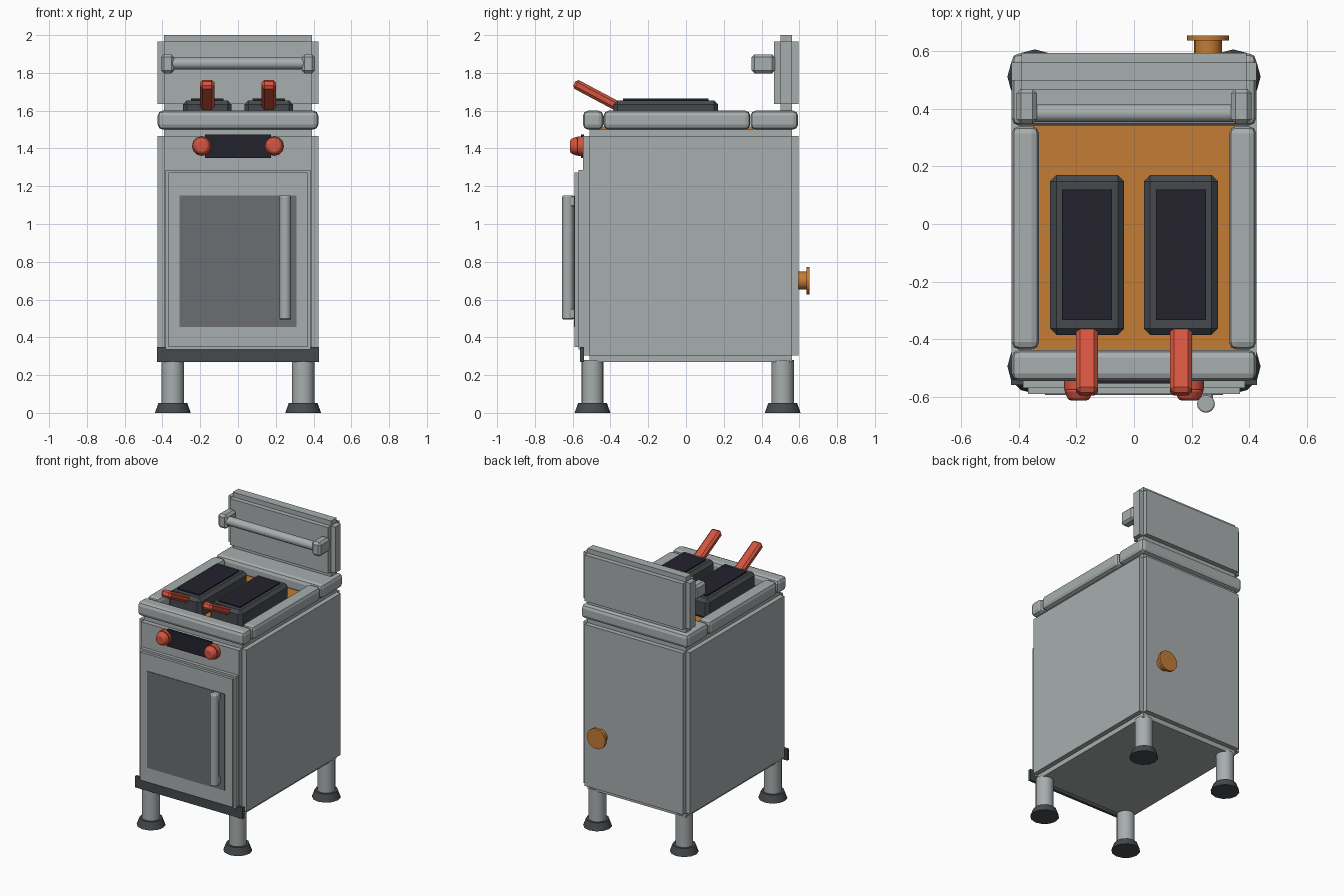
import bpy, math
from mathutils import Vector

cube = bpy.data.objects.get("Cube")
if cube:
    bpy.data.objects.remove(cube, do_unlink=True)


def material(name, r, g, b):
    m = bpy.data.materials.new(name)
    m.use_nodes = True
    m.diffuse_color = (r, g, b, 1)
    m.node_tree.nodes["Principled BSDF"].inputs["Base Color"].default_value = (r, g, b, 1)
    return m


STEEL = material("steel", 0.39, 0.42, 0.42)
DARK = material("dark grey", 0.06, 0.068, 0.075)
BLACK = material("blue black", 0.017, 0.016, 0.026)
GLASS = material("smoked glass", 0.15, 0.155, 0.165)
AMBER = material("amber", 0.55, 0.2, 0.035)
RED = material("red", 0.65, 0.09, 0.05)


def finish(ob, name, mat, bevel=0, segments=1):
    ob.name = name
    ob.data.materials.append(mat)
    if bevel:
        mod = ob.modifiers.new("rounded edges", "BEVEL")
        mod.width, mod.segments = bevel, segments
    return ob


def box(name, mat, x, y, z, bevel=0, segments=1):
    """Box between the (low, high) pairs on each axis."""
    bpy.ops.mesh.primitive_cube_add(size=1, location=[sum(p) / 2 for p in (x, y, z)])
    ob = bpy.context.object
    ob.scale = [p[1] - p[0] for p in (x, y, z)]
    bpy.ops.object.transform_apply(location=False, rotation=False, scale=True)
    return finish(ob, name, mat, bevel, segments)


def rod(name, mat, start, end, r1, r2=None, sides=16, bevel=0):
    """Cylinder or cone between two points."""
    a, b = Vector(start), Vector(end)
    bpy.ops.mesh.primitive_cone_add(vertices=sides, radius1=r1, radius2=r1 if r2 is None else r2,
                                    depth=(b - a).length, location=(a + b) / 2,
                                    rotation=(b - a).to_track_quat("Z", "Y").to_euler())
    ob = finish(bpy.context.object, name, mat, bevel, 2)
    bpy.ops.object.shade_smooth_by_angle(angle=math.radians(35))
    return ob


def panelled_box(name, mat, x, y, z, step):
    """Core box with a raised panel on each face, leaving stepped edges."""
    def shrink(p):
        return (p[0] + step, p[1] - step)
    box(name + "_core", mat, shrink(x), shrink(y), z)
    box(name + "_side_panels", mat, x, shrink(y), shrink(z))
    box(name + "_end_panels", mat, shrink(x), y, shrink(z))


# Cabinet and splashback
panelled_box("cabinet", STEEL, (-0.425, 0.425), (-0.545, 0.595), (0.27, 1.5), 0.034)
panelled_box("splashback", STEEL, (-0.425, 0.425), (0.465, 0.595), (1.6, 2.0), 0.034)
box("kick_strip", DARK, (-0.428, 0.428), (-0.56, -0.54), (0.27, 0.35))

# Rounded worktop frame around the oil
box("worktop_front", STEEL, (-0.425, 0.425), (-0.545, -0.438), (1.5, 1.6), 0.026, 2)
box("worktop_back", STEEL, (-0.425, 0.425), (0.342, 0.593), (1.5, 1.6), 0.026, 2)
box("oil", AMBER, (-0.35, 0.35), (-0.46, 0.36), (1.49, 1.515))

# Door, window and door handle
box("door_frame", STEEL, (-0.385, 0.385), (-0.57, -0.54), (0.335, 1.287))
box("door_face", STEEL, (-0.368, 0.368), (-0.59, -0.57), (0.35, 1.272))
box("door_window", GLASS, (-0.31, 0.31), (-0.594, -0.588), (0.455, 1.15))
rod("door_handle", STEEL, (0.25, -0.625, 0.495), (0.25, -0.625, 1.15), 0.031, bevel=0.006)
for z in (0.525, 1.12):
    box("door_handle_bracket", STEEL, (0.225, 0.275), (-0.63, -0.588), (z - 0.028, z + 0.028), 0.006)

# Control panel
box("control_panel", BLACK, (-0.175, 0.175), (-0.555, -0.54), (1.35, 1.473))

for side in (-1, 1):
    # Worktop sides
    x = sorted((side * 0.33, side * 0.425))
    box("worktop_side", STEEL, x, (-0.436, 0.34), (1.5, 1.6), 0.026, 2)

    # Control knobs
    kx = side * 0.192
    rod("knob_base", RED, (kx, -0.54, 1.412), (kx, -0.575, 1.412), 0.052, sides=12)
    rod("knob", RED, (kx, -0.575, 1.412), (kx, -0.613, 1.412), 0.052, 0.036, sides=12, bevel=0.008)

    # Frying baskets with raised handles
    bx = side * 0.163
    box("basket", DARK, (bx - 0.129, bx + 0.129), (-0.385, 0.17), (1.51, 1.655), 0.022)
    box("basket_filling", BLACK, (bx - 0.087, bx + 0.087), (-0.333, 0.12), (1.65, 1.664))
    handle = box("basket_handle", RED, (bx - 0.038, bx + 0.038), (-0.143, 0.143), (-0.026, 0.026), 0.014)
    handle.location = (bx, -0.465, 1.678)
    handle.rotation_euler.x = math.radians(-28)

    # Splashback rail brackets
    x = sorted((side * 0.338, side * 0.408))
    box("rail_bracket", STEEL, x, (0.348, 0.47), (1.798, 1.898), 0.015)

    # Legs and feet
    for y in (-0.495, 0.512):
        lx = side * 0.345
        rod("leg", STEEL, (lx, y, 0.04), (lx, y, 0.28), 0.059)
        rod("foot", DARK, (lx, y, 0), (lx, y, 0.052), 0.095, 0.076, sides=12)

# Splashback rail
rod("rail", STEEL, (-0.37, 0.385, 1.85), (0.37, 0.385, 1.85), 0.031)

# Drain outlet on the back
rod("drain_pipe", AMBER, (0.257, 0.59, 0.7), (0.257, 0.638, 0.7), 0.048)
rod("drain_flange", AMBER, (0.257, 0.637, 0.7), (0.257, 0.655, 0.7), 0.073)
